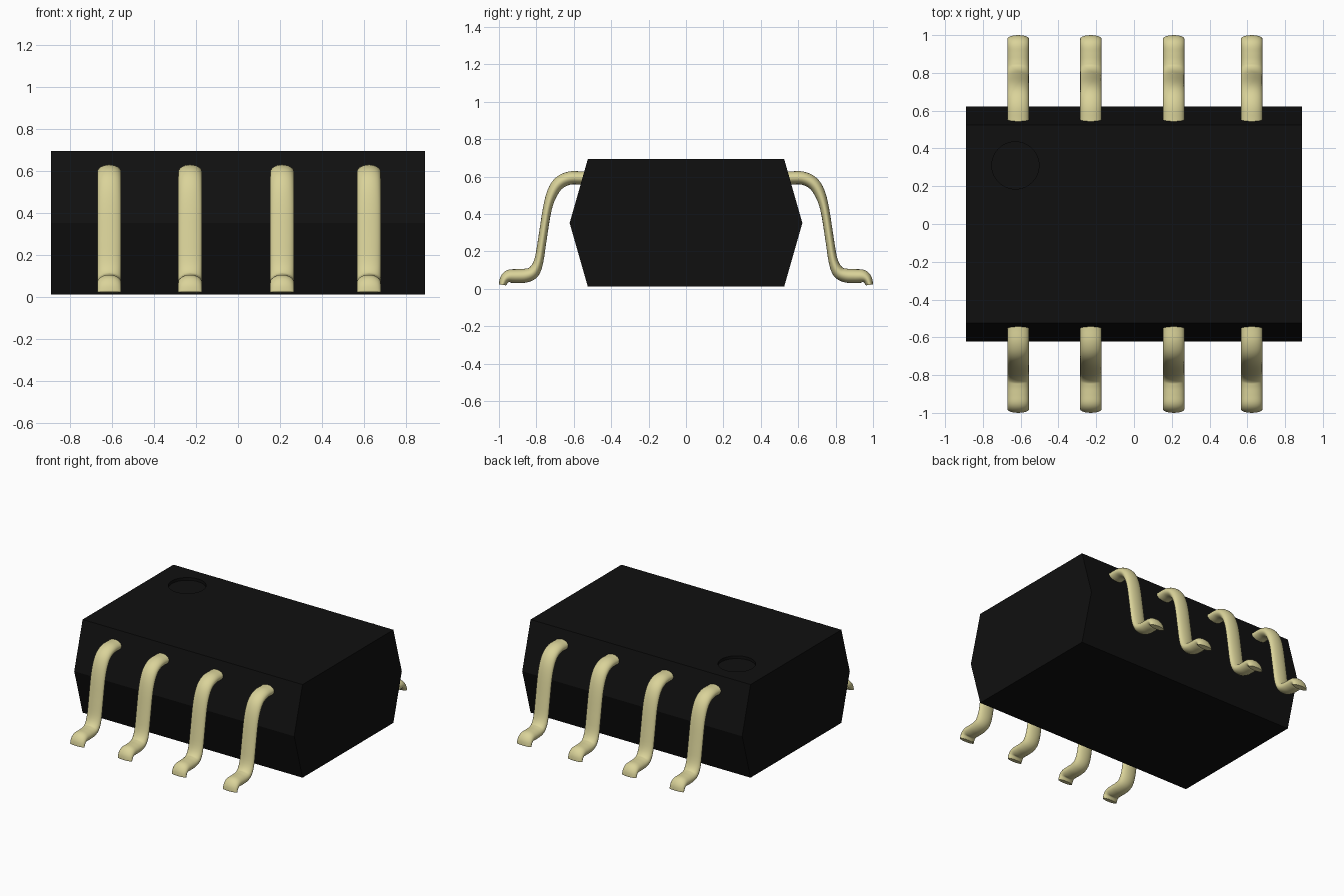
import bpy, bmesh, math
from mathutils import Vector

if "Cube" in bpy.data.objects:
    bpy.data.objects.remove(bpy.data.objects["Cube"])


def material(name, rgb):
    m = bpy.data.materials.new(name)
    m.diffuse_color = (*rgb, 1)
    m.use_nodes = True
    m.node_tree.nodes["Principled BSDF"].inputs["Base Color"].default_value = m.diffuse_color
    return m


black = material("black plastic", (0.005, 0.005, 0.005))
gold = material("pale gold metal", (0.70, 0.65, 0.32))


def make_object(name, bm, mat):
    bmesh.ops.recalc_face_normals(bm, faces=bm.faces[:])
    me = bpy.data.meshes.new(name)
    bm.to_mesh(me)
    bm.free()
    me.materials.append(mat)
    ob = bpy.data.objects.new(name, me)
    bpy.context.collection.objects.link(ob)
    return ob


# Body: six-sided profile extruded along x
bm = bmesh.new()
profile = [(-.525, .012), (.525, .012), (.622, .352), (.525, .693), (-.525, .693), (-.622, .352)]
face = bm.faces.new([bm.verts.new((-.89, y, z)) for y, z in profile])
ext = bmesh.ops.extrude_face_region(bm, geom=[face])
bmesh.ops.translate(bm, vec=(1.78, 0, 0),
                    verts=[g for g in ext["geom"] if isinstance(g, bmesh.types.BMVert)])
body = make_object("chip_body", bm, black)

# Shallow round pin-one recess in the top
bpy.ops.mesh.primitive_cylinder_add(vertices=48, radius=.125, depth=.1, location=(-.628, .31, .723))
cutter = bpy.context.object
cutter.name = "recess_cutter"
cutter.hide_render = True
cutter.data.materials.append(black)
mod = body.modifiers.new("recess", "BOOLEAN")
mod.operation, mod.solver, mod.object = "DIFFERENCE", "EXACT", cutter
bpy.context.view_layer.objects.active = body
bpy.ops.object.modifier_apply(modifier="recess")
bpy.data.objects.remove(cutter, do_unlink=True)

# Lead centre line: (distance from middle, height, thickness)
PATH = [(.50, .593, .07), (.56, .593, .07), (.622, .592, .07), (.675, .568, .068), (.712, .518, .06),
        (.741, .43, .048), (.767, .27, .046), (.787, .15, .05), (.815, .09, .066),
        (.855, .071, .074), (.905, .068, .074), (.945, .067, .07), (.968, .053, .054),
        (.979, .030, .042), (.981, .021, .036)]


def spline(points, steps=4):
    """Smooth curve through the points (Catmull-Rom)."""
    p = [Vector(q) for q in points]
    p = [p[0] * 2 - p[1]] + p + [p[-1] * 2 - p[-2]]
    out = []
    for i in range(1, len(p) - 2):
        a, b, c, d = p[i - 1:i + 3]
        for s in range(steps):
            t = s / steps
            out.append(.5 * (2 * b + (c - a) * t + (2 * a - 5 * b + 4 * c - d) * t * t
                             + (3 * b - a - 3 * c + d) * t ** 3))
    return out + [p[-2]]


def lead(name, x, side, sides=24):
    """Flattened round wire swept along the bent path."""
    bm = bmesh.new()
    pts = spline(PATH)
    rings = []
    for i, p in enumerate(pts):
        d = pts[min(i + 1, len(pts) - 1)] - pts[max(i - 1, 0)]
        n = Vector((-d.y, d.x)).normalized()
        ring = []
        for k in range(sides):
            a = 2 * math.pi * k / sides
            w, h = .057 * math.cos(a), .5 * p.z * math.sin(a)
            ring.append(bm.verts.new((x + w, side * (p.x + n.x * h), max(0, p.y + n.y * h))))
        rings.append(ring)
    for r, q in zip(rings, rings[1:]):
        for k in range(sides):
            j = (k + 1) % sides
            bm.faces.new((r[k], r[j], q[j], q[k]))
    bm.faces.new(rings[0])
    bm.faces.new(rings[-1])
    ob = make_object(name, bm, gold)
    bpy.ops.object.select_all(action="DESELECT")
    ob.select_set(True)
    bpy.context.view_layer.objects.active = ob
    bpy.ops.object.shade_smooth_by_angle(angle=math.radians(45))


# Four leads on each long side
for i, x in enumerate((-.613, -.228, .21, .623)):
    lead(f"front_lead_{i + 1}", x, -1)
    lead(f"back_lead_{i + 1}", x, 1)
